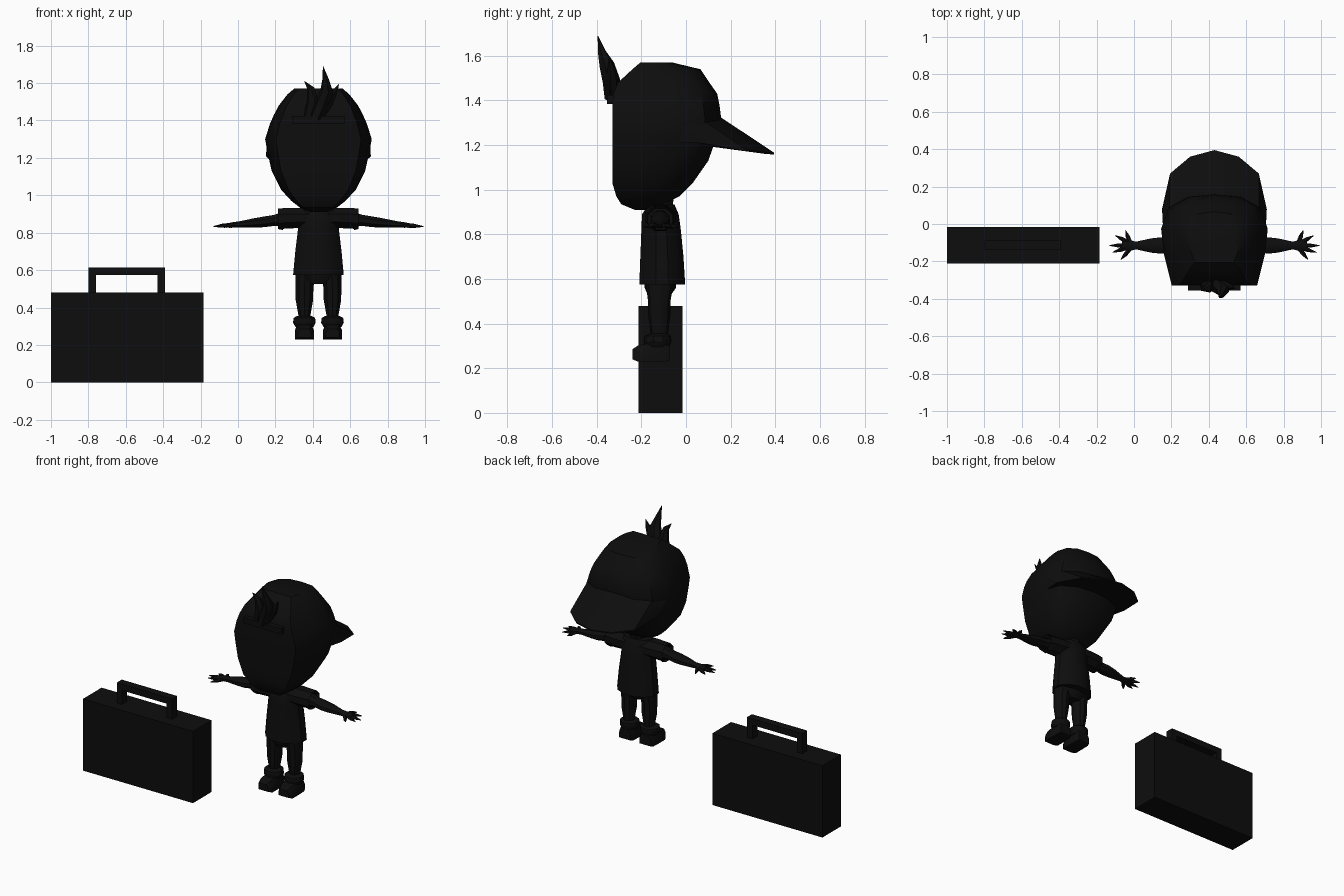
import bpy, bmesh, math
from mathutils import Vector

if "Cube" in bpy.data.objects:
    bpy.data.objects.remove(bpy.data.objects["Cube"])

CX, CY = 0.43, -0.115          # centre line of the figure

black = bpy.data.materials.new("near black")
black.diffuse_color = (0.004, 0.004, 0.004, 1)
black.use_nodes = True
black.node_tree.nodes["Principled BSDF"].inputs["Base Color"].default_value = black.diffuse_color


def finish(name, bm, smooth=True):
    bmesh.ops.recalc_face_normals(bm, faces=bm.faces)
    me = bpy.data.meshes.new(name)
    bm.to_mesh(me)
    bm.free()
    me.materials.append(black)
    ob = bpy.data.objects.new(name, me)
    bpy.context.collection.objects.link(ob)
    if smooth:
        bpy.ops.object.select_all(action='DESELECT')
        ob.select_set(True)
        bpy.context.view_layer.objects.active = ob
        bpy.ops.object.shade_smooth_by_angle(angle=math.radians(35))
    return ob


def loft(name, rings, smooth=True):
    """Skin closed rings of equal size and cap both ends."""
    bm = bmesh.new()
    vs = [[bm.verts.new(p) for p in r] for r in rings]
    n = len(vs[0])
    for a, b in zip(vs, vs[1:]):
        for i in range(n):
            j = (i + 1) % n
            bm.faces.new((a[i], a[j], b[j], b[i]))
    bm.faces.new(vs[0])
    bm.faces.new(vs[-1])
    return finish(name, bm, smooth)


def box(name, x0, x1, y0, y1, z0, z1):
    return loft(name, [[(x0, y0, z), (x1, y0, z), (x1, y1, z), (x0, y1, z)]
                       for z in (z0, z1)], False)


def upright(name, rows, n=10):
    """Rows of (z, x centre, x radius, y front, y back)."""
    rings = []
    for z, x, rx, y0, y1 in rows:
        rings.append([(x + rx * math.cos(t), (y0 + y1) / 2 + (y1 - y0) / 2 * math.sin(t), z)
                      for t in (2 * math.pi * (i + .5) / n for i in range(n))])
    return loft(name, rings)


def sideways(name, s, rows, n=8):
    """Rows of (distance from centre line, y, z, y radius, z radius)."""
    return loft(name, [[(CX + s * d, y + ry * math.cos(t), z + rz * math.sin(t))
                        for t in (2 * math.pi * (i + .5) / n for i in range(n))]
                       for d, y, z, ry, rz in rows])


def spike(name, path, n=6):
    """Tapering tube along points of (x, y, z, radius)."""
    pts = [Vector(p[:3]) for p in path]
    rings = []
    for i, p in enumerate(pts):
        d = (pts[min(i + 1, len(pts) - 1)] - pts[max(i - 1, 0)]).normalized()
        u = d.orthogonal().normalized()
        v = d.cross(u)
        rings.append([p + path[i][3] * (u * math.cos(t) + v * math.sin(t))
                      for t in (2 * math.pi * k / n for k in range(n))])
    return loft(name, rings)


# Briefcase and its handle
box("briefcase", -1, -0.185, -0.212, -0.015, 0, 0.48)
outer = [(-.8, .48), (-.8, .615), (-.39, .615), (-.39, .48)]
inner = [(-.76, .48), (-.76, .573), (-.43, .573), (-.43, .48)]
loft("briefcase_handle", [[(a[0], -.14, a[1]), (b[0], -.14, b[1]), (b[0], -.087, b[1]),
                           (a[0], -.087, a[1])] for a, b in zip(outer, inner)], False)

# Head with cap crown: flat face in front, rounded behind
half = [(0, 0), (.45, 0), (.8, 0), (.95, .35), (1, .62), (.86, .85), (.5, .97), (0, 1)]
plan = half + [(-x, y) for x, y in half[-2:0:-1]]
head = [(.91, .04, -.23, -.17), (.935, .10, -.29, -.10), (.97, .145, -.312, -.03),
        (1.03, .20, -.33, .03), (1.13, .25, -.33, .10), (1.23, .272, -.33, .135),
        (1.30, .285, -.33, .16), (1.38, .26, -.33, .15), (1.43, .238, -.325, .14),
        (1.48, .212, -.305, .105), (1.54, .165, -.24, .065), (1.57, .13, -.205, -.06)]
loft("head_and_cap", [[(CX + fx * w, y0 + fy * (y1 - y0), z) for fx, fy in plan]
                      for z, w, y0, y1 in head])

# Strap across the forehead
box("cap_strap", CX - .14, CX + .14, -.355, -.30, 1.385, 1.425)

# Cap brim, sloping down behind the head
inside = [(.275, -.02, 1.29), (.24, .08, 1.31), (.14, .13, 1.32), (0, .155, 1.325)]
edge = [(.28, .08, 1.215), (.237, .27, 1.18), (.13, .36, 1.168), (0, .395, 1.166)]
mirror = lambda row: row + [(-x, y, z) for x, y, z in row[-2::-1]]
sections = []
for a, b in zip(mirror(inside), mirror(edge)):
    sections.append([(CX + a[0], a[1], a[2]), (CX + b[0], b[1], b[2]),
                     (CX + b[0], b[1], b[2] - .008),
                     (CX + a[0] * .95, a[1] - .03, 1.215)])
loft("cap_brim", sections)

# Tuft of hair above the strap
spike("hair_tall", [(.42, -.33, 1.41, .035), (.45, -.335, 1.49, .04), (.475, -.355, 1.56, .035),
                    (.468, -.378, 1.62, .018), (.455, -.395, 1.69, .001)])
spike("hair_left", [(.38, -.325, 1.42, .03), (.40, -.335, 1.50, .033), (.39, -.345, 1.57, .02),
                    (.355, -.355, 1.61, .001)])
spike("hair_right", [(.44, -.325, 1.43, .025), (.485, -.33, 1.50, .028),
                     (.515, -.335, 1.55, .016), (.54, -.345, 1.595, .001)])

# Neck, shirt and hips
upright("neck", [(.86, CX, .055, -.17, -.06), (.99, CX, .045, -.15, -.05)], 8)
upright("shirt", [(.575, CX, .14, -.213, 0), (.70, CX, .128, -.208, -.008),
                  (.82, CX, .113, -.203, -.02), (.89, CX, .12, -.20, -.03),
                  (.935, CX, .10, -.17, -.05)], 12)
upright("hips", [(.525, CX, .06, -.17, -.07), (.56, CX, .12, -.185, -.045),
                 (.62, CX, .12, -.19, -.04)])

for s, side in ((-1, "left"), (1, "right")):
    # Sleeve and arm
    sideways("sleeve_" + side, s, [(.05, CY, .88, .075, .055), (.12, CY, .878, .075, .058),
                                   (.215, CY, .875, .062, .06), (.19, CY, .865, .06, .055)])
    sideways("arm_" + side, s, [(.16, CY, .87, .045, .042), (.21, CY, .869, .045, .038),
                                (.235, CY, .866, .04, .032), (.29, CY, .858, .047, .031),
                                (.34, CY, .853, .041, .027), (.42, CY, .845, .022, .018),
                                (.46, CY, .842, .034, .015), (.495, CY, .839, .026, .011)])
    # Fingers and thumb
    for i, (d, y) in enumerate([(.475, -.035), (.53, -.062), (.562, -.115),
                                (.545, -.152), (.50, -.19)]):
        tip = Vector((d, y, .833))
        root = Vector((.45, CY + (y - CY) * .2, .842))
        p = [root, root.lerp(tip, .55), tip]
        spike(f"finger_{side}_{i + 1}", [(CX + s * q.x, q.y, q.z, r)
                                         for q, r in zip(p, (.012, .012, .002))], 5)
    # Leg, ankle cuff and shoe
    x = CX + s * .075
    upright("leg_" + side, [(.32, x, .034, -.155, -.08), (.36, x, .034, -.16, -.08),
                            (.44, x, .049, -.17, -.07), (.50, x, .05, -.17, -.07),
                            (.58, x - s * .005, .055, -.18, -.055)])
    upright("ankle_cuff_" + side, [(.295, x, .05, -.18, -.075), (.32, x, .064, -.19, -.065),
                                   (.345, x, .06, -.185, -.068), (.355, x, .04, -.16, -.08)])
    loft("shoe_" + side, [[(x + fx * w, y, z0 + fz * (z1 - z0)) for fx, fz in
                           ((-1, 0), (1, 0), (1, .6), (.7, 1), (-.7, 1), (-1, .6))]
                          for y, w, z0, z1 in ((-.24, .036, .24, .285), (-.215, .05, .23, .302),
                                               (-.15, .05, .23, .315), (-.09, .048, .23, .315),
                                               (-.075, .042, .235, .30))])
